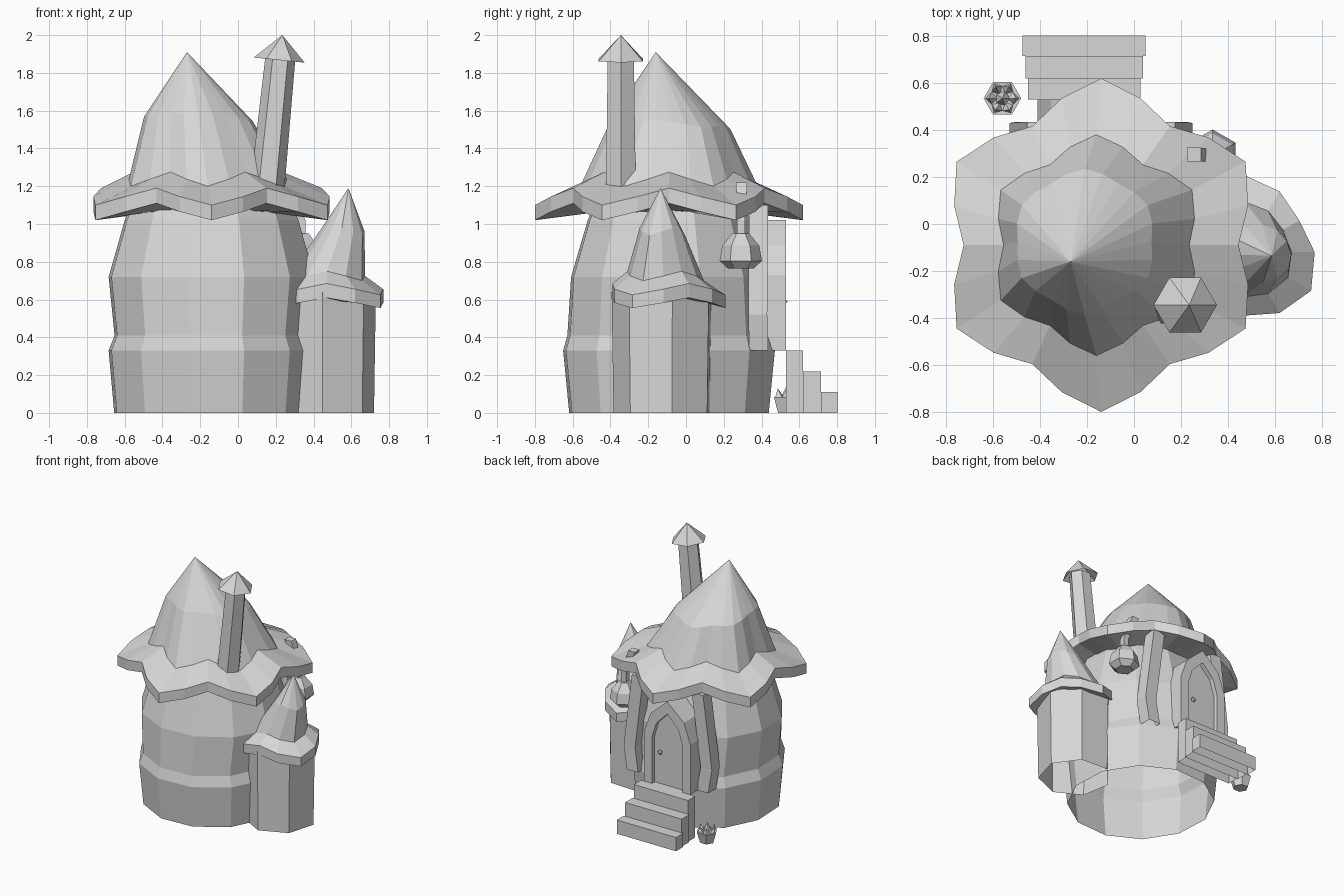
import bpy, bmesh, math
from mathutils import Vector

cube = bpy.data.objects.get("Cube")
if cube:
    bpy.data.objects.remove(cube, do_unlink=True)

mat = bpy.data.materials.new("plain_grey")
mat.use_nodes = True
GREY = (0.68, 0.68, 0.68, 1)
mat.diffuse_color = GREY
mat.node_tree.nodes["Principled BSDF"].inputs["Base Color"].default_value = GREY


def finish(name, bm):
    bmesh.ops.recalc_face_normals(bm, faces=bm.faces[:])
    mesh = bpy.data.meshes.new(name)
    bm.to_mesh(mesh)
    bm.free()
    mesh.materials.append(mat)
    obj = bpy.data.objects.new(name, mesh)
    bpy.context.collection.objects.link(obj)


def loft(name, rings, cap_start=True, cap_end=True):
    """Skin equal-length rings; a ring of one point becomes a tip."""
    bm = bmesh.new()
    loops = [[bm.verts.new(p) for p in ring] for ring in rings]
    for a, b in zip(loops, loops[1:]):
        n = max(len(a), len(b))
        for i in range(n):
            j = (i + 1) % n
            if len(b) == 1:
                bm.faces.new((a[i], a[j], b[0]))
            elif len(a) == 1:
                bm.faces.new((a[0], b[j], b[i]))
            else:
                bm.faces.new((a[i], a[j], b[j], b[i]))
    for end, wanted in ((loops[0], cap_start), (loops[-1], cap_end)):
        if wanted and len(end) > 2:
            bm.faces.new(end)
    finish(name, bm)


def ring(c, rx, n, phase=0, ry=None):
    ry = rx if ry is None else ry
    angles = [math.radians(phase) + math.tau * i / n for i in range(n)]
    return [(c[0] + rx * math.cos(t), c[1] + ry * math.sin(t), c[2]) for t in angles]


def lobed(c, radii, heights, lobes, per_lobe, phase, tilt=(0, 0)):
    """Wavy ring: radius and height swing between lobe tip and valley."""
    n, pts = lobes * per_lobe, []
    for i in range(n):
        k = abs((i % per_lobe) - per_lobe / 2) / (per_lobe / 2)   # 1 at tip, 0 in valley
        t = math.radians(phase) + math.tau * i / n
        r = radii[1] + (radii[0] - radii[1]) * k
        z = heights[1] + (heights[0] - heights[1]) * k
        x, y = r * math.cos(t), r * math.sin(t)
        pts.append((c[0] + x, c[1] + y, z + tilt[0] * x + tilt[1] * y))
    return pts


# Round house body, open underneath
BODY = ((0, .527, .54), (.33, .557, .573), (.41, .525, .55),
        (.72, .557, .53), (1.02, .47, .44), (1.14, .42, .39))
loft("house_body", [ring((-.14, -.09, z), rx, 12, 18, ry) for z, rx, ry in BODY], False, False)

# Wavy hat-shaped main roof with its crooked tip
rc = (-.14, -.09)
loft("main_roof", [
    lobed(rc, (.40, .38), (1.06, 1.07), 6, 4, 30),
    lobed(rc, (.71, .585), (1.02, 1.11), 6, 4, 30),
    lobed(rc, (.71, .585), (1.10, 1.19), 6, 4, 30),
    lobed((-.16, -.09), (.47, .395), (1.20, 1.275), 6, 4, 30),
    lobed((-.21, -.075), (.31, .285), (1.54, 1.555), 6, 4, 30, (-.04, -.12)),
    [(-.27, -.16, 1.91)]], False)

# Leaning chimney with pointed cap
loft("chimney_shaft", [ring((.15, -.345, 1.14), .092, 6), ring((.224, -.345, 1.88), .08, 6)])


def tilted(c, r):
    return [(x, y, z - .1 * (x - c[0])) for x, y, z in ring(c, r, 6)]


loft("chimney_cap", [tilted((.218, -.345, 1.868), .135), [(.235, -.345, 2.0)]], False)

# Side turret, open underneath, and its small wavy roof
loft("turret_wall", [ring((.46, -.12, 0), .264, 7, 10), ring((.46, -.12, .64), .274, 7, 10)],
     False, False)
tc = (.47, -.12)
loft("turret_roof", [
    lobed(tc, (.22, .2), (.59, .60), 3, 4, -30),
    lobed(tc, (.328, .27), (.555, .61), 3, 4, -30),
    lobed(tc, (.328, .27), (.625, .685), 3, 4, -30),
    lobed(tc, (.215, .19), (.70, .75), 3, 4, -30),
    lobed((.55, -.13), (.125, .115), (.94, .98), 3, 4, -30),
    [(.585, -.135, 1.19)]], False)

# Porch steps, one block behind the other, widest at the bottom
for name, half, y0, y1, top in (("lower_step", .262, .715, .803, .11),
                                ("middle_step", .25, .62, .715, .22),
                                ("upper_step", .24, .53, .62, .33)):
    corners = [(-.212 - half, y0), (-.212 + half, y0), (-.212 + half, y1), (-.212 - half, y1)]
    loft(name, [[(x, y, z) for x, y in corners] for z in (0, top)], False)


# Pointed door surround with a recessed door
def arch(half, shoulder, peak, y):
    side = [(half, .33), (half, shoulder), (half * .72, shoulder + (peak - shoulder) * .55)]
    pts = side + [(0, peak)] + [(-x, z) for x, z in reversed(side)]
    return [(-.205 + x, y, z) for x, z in pts]


loft("door_frame", [arch(.205, .73, 1.02, .30), arch(.205, .73, 1.02, .53),
                    arch(.135, .70, .92, .53), arch(.135, .70, .92, .495)])
knob = (-.13, .59)
loft("door_knob", [[(knob[0], .49, knob[1])],
                   [(knob[0] + .02 * math.cos(t), .515, knob[1] + .02 * math.sin(t))
                    for t in (math.tau * i / 6 for i in range(6))],
                   [(knob[0], .54, knob[1])]])

# Bent posts at both sides of the door
for name, s in (("left_post", 1), ("right_post", -1)):
    rows = []
    for dx, y, z in ((.31, .385, .33), (.34, .38, .52), (.265, .385, 1.1)):
        x = -.14 + s * dx
        rows.append([(x + a * .05, y + b * .05, z) for a, b in
                     ((-1, -1), (1, -1), (1, 1), (-1, 1))])
    loft(name, rows, False)

# Hanging lantern with a hook rod that passes through the brim
lc = (.335, .29)
loft("lantern", [ring((*lc, z), r, 6, 30) for z, r in
                 ((.765, .068), (.805, .112), (.885, .098), (.95, .045))])
loft("lantern_rod", [ring((*lc, .93), .03, 4, 45), ring((*lc, 1.02), .03, 4, 45),
                     ring((.255, .295, 1.22), .042, 4, 45)])

# Flower pot with spiky leaves
pc = Vector((-.56, .535, 0))
loft("plant_pot", [ring(pc, .055, 6), ring(pc + Vector((0, 0, .085)), .08, 6)])
for i in range(6):
    t = math.tau * i / 6
    out = Vector((math.cos(t), math.sin(t), 0))
    base = pc + out * .045 + Vector((0, 0, .08))
    loft("leaf_%d" % (i + 1), [ring(base, .028, 4, 60 * i), [base + out * .012 + Vector((0, 0, .05))]])
loft("middle_leaf", [ring(pc + Vector((0, 0, .08)), .035, 5), [pc + Vector((0, 0, .15))]])
